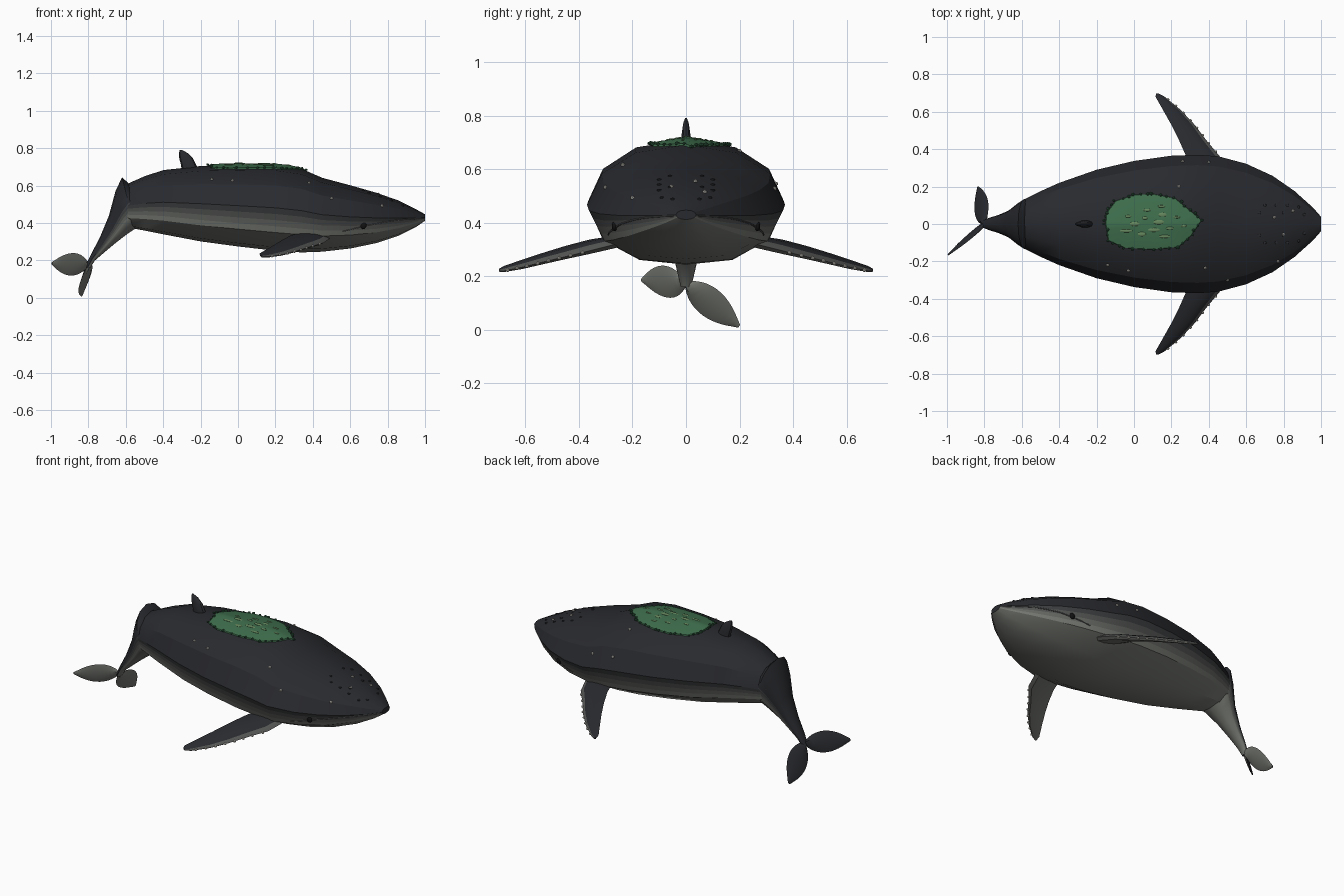
import bpy, bmesh, math, random
from mathutils import Vector, Matrix
from mathutils.bvhtree import BVHTree

if "Cube" in bpy.data.objects:
    bpy.data.objects.remove(bpy.data.objects["Cube"])

random.seed(4)


def mat(name, r, g, b):
    m = bpy.data.materials.new(name)
    m.diffuse_color = (r, g, b, 1)
    m.use_nodes = True
    m.node_tree.nodes["Principled BSDF"].inputs["Base Color"].default_value = m.diffuse_color
    return m


SKIN = [mat("skin_%d" % i, v, v * 1.05, v * t) for i, (v, t) in
        enumerate([(.022, 1.25), (.05, 1.1), (.09, 1), (.14, .95), (.19, .93)])]
BLACK = mat("eye_black", .006, .006, .006)
SHELL = mat("barnacle_white", .6, .58, .52)
GREEN = mat("algae_green", .05, .16, .075)
DEEP = mat("algae_dark", .025, .09, .045)
LIME = mat("algae_light", .13, .24, .11)


def finish(bm, name, mats, angle=32):
    bmesh.ops.recalc_face_normals(bm, faces=bm.faces)
    me = bpy.data.meshes.new(name)
    for f in bm.faces:
        f.smooth = True
    bm.to_mesh(me)
    bm.free()
    for m in mats:
        me.materials.append(m)
    me.set_sharp_from_angle(angle=math.radians(angle))
    ob = bpy.data.objects.new(name, me)
    bpy.context.collection.objects.link(ob)
    return ob


def loft(rings, bands):
    """Skin closed rings; bands gives the material of each strip."""
    bm = bmesh.new()
    vs = [[bm.verts.new(p) for p in r] for r in rings]
    n = len(vs[0])
    for a, b in zip(vs, vs[1:]):
        for i in range(n):
            j = (i + 1) % n
            bm.faces.new((a[i], a[j], b[j], b[i])).material_index = bands[i]
    bm.faces.new(vs[0])
    bm.faces.new(vs[-1])
    return bm


# Twelve-sided cross-section, flank split into shading bands
HALF = [(0, 1), (.51, .87), (.85, .52), (1, 0), (.96, -.144), (.92, -.287),
        (.88, -.431), (.84, -.575), (.47, -.92), (0, -1)]
SECTION = HALF + [(-y, z) for y, z in HALF[-2:0:-1]]
SIDE = [0, 0, 0, 1, 2, 3, 4, 4, 4]
BANDS = SIDE + SIDE[::-1]


def section(tx, tz, bx, bz, hw):
    t, b = Vector((tx, 0, tz)), Vector((bx, 0, bz))
    c, h = (t + b) / 2, (t - b) / 2
    return [c + h * v + Vector((0, u * hw, 0)) for u, v in SECTION]


# Body: x, top, bottom, half width
body = [(-.62, .59, .40, .11), (-.58, .615, .375, .135), (-.5, .65, .36, .175), (-.4, .683, .34, .22),
        (-.2, .705, .302, .29), (0, .711, .275, .337), (.2, .711, .252, .365),
        (.34, .69, .243, .37), (.45, .642, .247, .362), (.6, .602, .264, .322),
        (.74, .562, .293, .258), (.86, .52, .333, .175), (.95, .475, .378, .092), (1, .447, .412, .038)]
bm = loft([section(x, t, x, b, w) for x, t, b, w in body], BANDS)
tree = BVHTree.FromBMesh(bm)
finish(bm, "body", SKIN, 27)

# Tail stock bending down from the back of the body
stock = [(-.53, .56, -.48, .42, .11), (-.62, .645, -.55, .37, .135), (-.655, .57, -.59, .343, .11),
         (-.69, .44, -.65, .297, .072), (-.74, .32, -.71, .247, .048),
         (-.79, .225, -.765, .20, .032), (-.82, .165, -.79, .16, .02)]
finish(loft([section(*s) for s in stock], BANDS), "tail_stock", SKIN, 40)


# Tail flukes: leaf-shaped lobes, dark above and pale below
def fluke(name, tip, width):
    root = Vector((-.8, 0, .175))
    d, w = Vector(tip) - root, Vector(width)
    n = d.cross(w).normalized()
    if n.z < 0:
        n = -n
    rings = []
    for i in range(13):
        t = i / 12
        k = max(math.sin(math.pi * t ** .85) ** .75 if 0 < t < 1 else 0, .12)
        c = root + d * t
        h = .011 * (1 - .7 * t)
        rings.append([c + w * k, c + w * k * .5 + n * h, c - w * k * .5 + n * h,
                      c - w * k, c - w * k * .5 - n * h, c + w * k * .5 - n * h])
    finish(loft(rings, [0, 0, 0, 4, 4, 4]), name, SKIN)


fluke("tail_fluke_right", (-.995, -.165, .185), (.01, -.01, .06))
fluke("tail_fluke_left", (-.835, .198, .013), (.035, .034, .043))

# Flippers: y, leading x, trailing x, leading z, trailing z
fins = [(.24, .50, .32, .325, .347), (.36, .46, .28, .295, .333), (.45, .385, .24, .273, .312),
        (.53, .325, .2, .254, .287), (.61, .25, .155, .234, .261),
        (.68, .165, .115, .22, .237), (.698, .13, .118, .22, .226)]
CHORD = [(0, 0), (.12, .75), (.35, 1), (.7, .7), (1, 0), (.7, -.7), (.35, -1), (.12, -.75)]
for s, side in ((1, "left"), (-1, "right")):
    rings = []
    for y, lx, tx, lz, tz in fins:
        h = .004 + .1 * (lx - tx)
        rings.append([(lx + (tx - lx) * u, s * y, lz + (tz - lz) * u + h * v) for u, v in CHORD])
    finish(loft(rings, [2, 0, 0, 0, 4, 4, 4, 3]), "flipper_" + side, SKIN)

# Dorsal fin: z, front x, back x, half thickness
rings = []
for z, fx, bx, th in [(.68, -.21, -.30, .02), (.715, -.225, -.306, .019), (.745, -.24, -.314, .015),
                      (.775, -.27, -.316, .01), (.791, -.3, -.311, .003)]:
    c, r = (fx + bx) / 2, (fx - bx) / 2
    rings.append([(c + r * math.cos(a * math.pi / 5), th * math.sin(a * math.pi / 5), z)
                  for a in range(10)])
finish(loft(rings, [0] * 10), "dorsal_fin", SKIN)


def blobs(name, items, material, sub=1):
    """Many small ellipsoids (centre, size) in one object."""
    bm = bmesh.new()
    for p, s in items:
        m = Matrix.Translation(p) @ Matrix.Diagonal((*s, 1))
        bmesh.ops.create_icosphere(bm, subdivisions=sub, radius=1, matrix=m)
    finish(bm, name, [material])


def above(x, y):
    return tree.ray_cast(Vector((x, y, 2)), Vector((0, 0, -1)))[0]


def flank(x, z, s):
    return tree.ray_cast(Vector((x, 2 * s, z)), Vector((0, -s, 0)))[0]


# Eyes
for s, side in ((1, "left"), (-1, "right")):
    blobs("eye_" + side, [(flank(.67, .387, s), (.017, .01, .019))], BLACK, 3)

# Mouth line on both cheeks, meeting at the snout
for s, side in ((1, "left"), (-1, "right")):
    cu = bpy.data.curves.new("mouth_line_" + side, "CURVE")
    cu.dimensions, cu.bevel_depth, cu.bevel_resolution = "3D", .003, 1
    pts = [flank(.56 + .43 * i / 14, .355 + .07 * math.sin(i / 14 * 1.5), s) for i in range(15)]
    sp = cu.splines.new("POLY")
    sp.points.add(14)
    for q, p in zip(sp.points, pts):
        q.co = (*p, 1)
    cu.materials.append(SKIN[2])
    bpy.context.collection.objects.link(bpy.data.objects.new("mouth_line_" + side, cu))

# Barnacles on the skin and along the flipper leading edges
spots = [(.26, .335), (.24, .2), (.85, .07), (.75, .035), (.8, -.055), (-.03, -.25),
         (.38, -.235), (.5, -.3), (-.14, -.22), (.77, -.2), (.4, .33)]
items = [(above(x, y), (.009, .009, .009)) for x, y in spots]
for s in (1, -1):
    for a, b in zip(fins[1:], fins[2:-1]):
        for k in (.3, .8):
            y, x, z = (a[i] + (b[i] - a[i]) * k for i in (0, 1, 3))
            items.append((Vector((x, s * y, z)), (.008, .008, .008)))
blobs("barnacles", items, SHELL)

# Dark bumps on the snout
items = [(above(x, s * y), (.009, .009, .006)) for s in (1, -1)
         for x, y in [(.7, .1), (.76, .1), (.82, .1), (.88, .09), (.67, .06), (.8, .06), (.91, .05)]]
blobs("snout_bumps", items, SKIN[0])

# Algae patch laid over the back
rim = [(-.155, 0), (-.15, .06), (-.1, .125), (0, .158), (.1, .162), (.22, .14), (.3, .075), (.365, .02),
       (.31, -.06), (.24, -.125), (.1, -.138), (-.05, -.13), (-.14, -.09)]
edge = []
for (x, y), (u, v) in zip(rim, rim[1:] + rim[:1]):
    edge += [(x + (u - x) * k / 3, y + (v - y) * k / 3) for k in range(3)]
CX, CY = .1, .01
bm = bmesh.new()
rings = []
for f, lift in ((1, -.006), (.98, .007), (.75, .01), (.5, .009), (.25, .01)):
    rings.append([bm.verts.new(above(CX + (x - CX) * f, CY + (y - CY) * f) + Vector((0, 0, lift)))
                  for x, y in edge])
for a, b in zip(rings, rings[1:]):
    for i in range(len(a)):
        j = (i + 1) % len(a)
        bm.faces.new((a[i], a[j], b[j], b[i]))
bm.faces.new(rings[-1])
finish(bm, "algae_patch", [GREEN])

# Algae tufts around the rim and pale flecks inside
tufts = []
for x, y in edge:
    r = random.uniform(.006, .011)
    tufts.append((above(x + random.uniform(-.01, .01), y) + Vector((0, 0, .008)), (r, r, r * .8)))
blobs("algae_tufts", tufts, DEEP)
flecks = []
for i in range(14):
    a, r = i * 2.4, .75 * math.sqrt((i + .5) / 14)
    p = above(CX + .23 * r * math.cos(a), CY + .13 * r * math.sin(a))
    flecks.append((p + Vector((0, 0, .009)), (random.uniform(.015, .035), random.uniform(.006, .013), .004)))
blobs("algae_flecks", flecks, LIME, 2)
